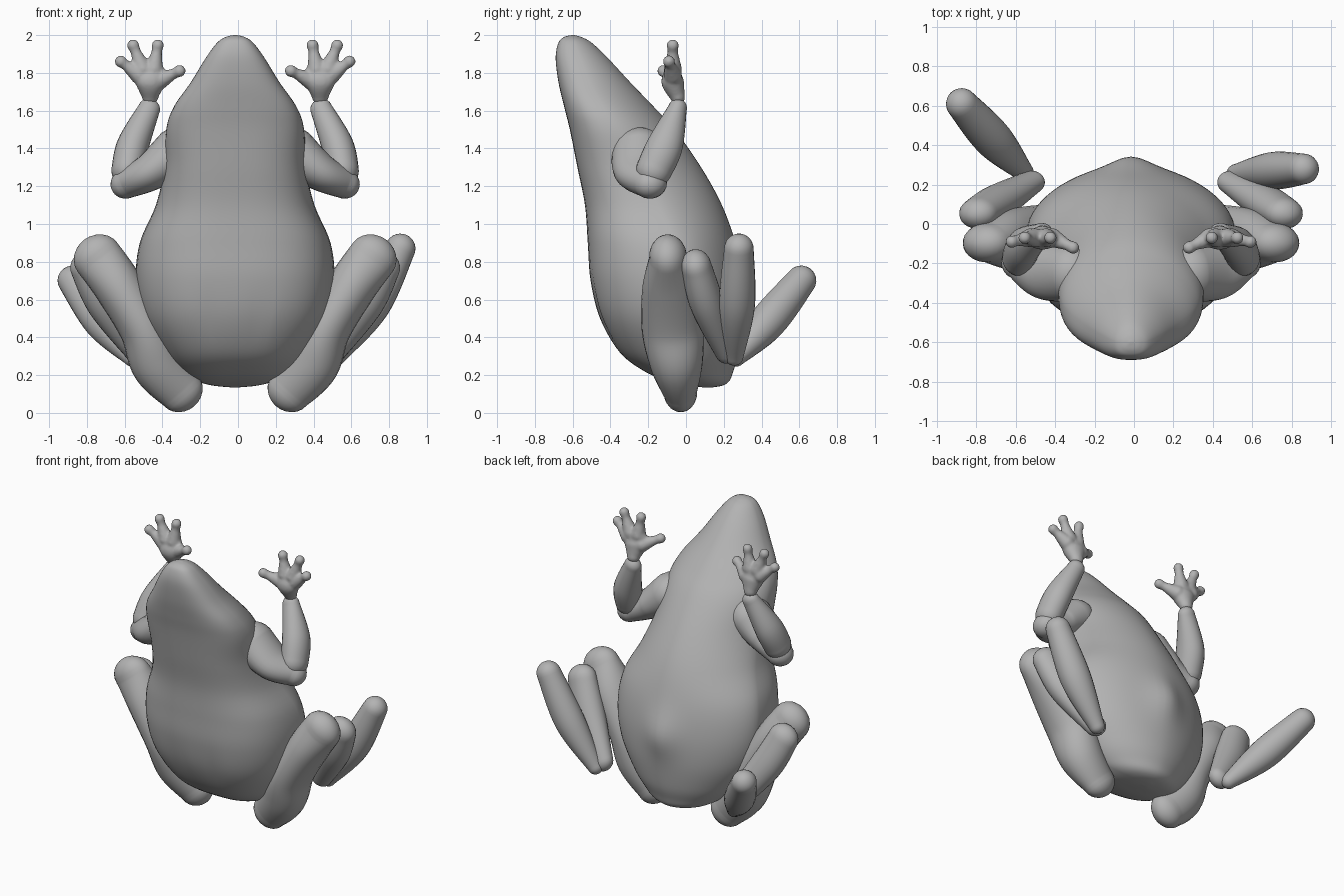
import bpy, bmesh, math
from mathutils import Vector

if "Cube" in bpy.data.objects:
    bpy.data.objects.remove(bpy.data.objects["Cube"], do_unlink=True)

skin = bpy.data.materials.new("grey skin")
skin.use_nodes = True
GREY = (0.45, 0.45, 0.45, 1)
skin.diffuse_color = GREY
skin.node_tree.nodes["Principled BSDF"].inputs["Base Color"].default_value = GREY
CENTRE = -0.015


def spline(rows, steps):
    """Sample a smooth curve through rows of numbers."""
    ext = [rows[0]] + rows + [rows[-1]]
    out = []
    for i in range(len(rows) - 1):
        a, b, c, d = ext[i:i + 4]
        for k in range(steps):
            t = k / steps
            out.append([q + t * ((r - p) + t * ((2*p - 5*q + 4*r - s) + t * (3*q - p - 3*r + s))) / 2
                        for p, q, r, s in zip(a, b, c, d)])
    return out + [list(rows[-1])]


def loft(bm, rings):
    """Skin a list of rings and close both ends."""
    vs = [[bm.verts.new(p) for p in ring] for ring in rings]
    n = len(vs[0])
    for lo, hi in zip(vs, vs[1:]):
        for i in range(n):
            bm.faces.new((lo[i], lo[(i + 1) % n], hi[(i + 1) % n], hi[i]))
    bm.faces.new(vs[0][::-1])
    bm.faces.new(vs[-1])


def finish(name, bm):
    bmesh.ops.recalc_face_normals(bm, faces=bm.faces)
    mesh = bpy.data.meshes.new(name)
    bm.to_mesh(mesh)
    bm.free()
    mesh.materials.append(skin)
    mesh.shade_smooth()
    ob = bpy.data.objects.new(name, mesh)
    bpy.context.scene.collection.objects.link(ob)
    return ob


def tube(bm, rows, side, wide=(0, 1, 0), sides=24):
    """Rounded limb; each row is x, y, z, radius along wide, radius across."""
    pts = spline([(side * r[0] + CENTRE,) + tuple(r[1:]) for r in rows], 8)
    pos = [Vector(p[:3]) for p in pts]
    stations = []
    for i, p in enumerate(pts):
        t = (pos[min(i + 1, len(pos) - 1)] - pos[max(i - 1, 0)]).normalized()
        stations.append((pos[i], t, p[3], p[4]))

    def cap(st, sign):
        c, t, a, b = st
        angles = [math.radians(d) for d in (15, 30, 45, 60, 75, 86)]
        return [(c + t * sign * (a + b) / 2 * math.sin(g), t, a * math.cos(g), b * math.cos(g))
                for g in angles]
    stations = cap(stations[0], -1)[::-1] + stations + cap(stations[-1], 1)
    rings = []
    for c, t, a, b in stations:
        w = Vector(wide)
        u = (w - t * w.dot(t)).normalized()
        v = t.cross(u)
        rings.append([c + u * a * math.cos(g) + v * b * math.sin(g)
                      for g in (2 * math.pi * i / sides for i in range(sides))])
    loft(bm, rings)


def limb(name, rows, side, wide=(0, 1, 0)):
    bm = bmesh.new()
    tube(bm, rows, side, wide)
    return finish(name, bm)


# Body: height, half width, front y, widest y, back y
BODY = [
    (0.135, 0.02, 0.09, 0.12, 0.14), (0.145, 0.12, 0.02, 0.11, 0.195),
    (0.17, 0.21, -0.10, 0.08, 0.23), (0.22, 0.29, -0.22, 0.04, 0.25),
    (0.32, 0.38, -0.35, 0.02, 0.28), (0.50, 0.485, -0.455, 0.0, 0.30),
    (0.70, 0.525, -0.505, -0.02, 0.295), (0.90, 0.505, -0.52, -0.06, 0.26),
    (1.10, 0.42, -0.535, -0.15, 0.19), (1.30, 0.375, -0.575, -0.27, 0.08),
    (1.50, 0.365, -0.615, -0.37, -0.06), (1.62, 0.325, -0.645, -0.44, -0.17),
    (1.75, 0.235, -0.675, -0.51, -0.295), (1.88, 0.155, -0.69, -0.56, -0.415),
    (1.96, 0.095, -0.675, -0.59, -0.50), (1.99, 0.05, -0.645, -0.60, -0.555),
    (2.0, 0.008, -0.605, -0.60, -0.595),
]


def power(v, e):
    return math.copysign(abs(v) ** e, v)


bm = bmesh.new()
rings = []
for z, w, front, mid, back in spline(BODY, 6):
    ring = []
    for i in range(64):
        g = 2 * math.pi * i / 64
        c, s = math.cos(g), math.sin(g)
        if s < 0:
            x, y = w * power(c, 0.75), mid + (mid - front) * power(s, 0.75)
            # twin belly creases
            y += 0.012 * math.exp(-((abs(x) - 0.13) / 0.03) ** 2 - ((z - 0.55) / 0.15) ** 2)
        else:
            x, y = w * power(c, 1.08), mid + (back - mid) * power(s, 1.15)
            # hump on the lower back
            y += 0.045 * math.exp(-(x / 0.12) ** 2 - ((z - 0.68) / 0.15) ** 2)
        ring.append((x + CENTRE, y, z))
    rings.append(ring)
loft(bm, rings)
finish("body", bm)

# Limbs, built once and mirrored
THIGH = [(0.285, -0.03, 0.115, 0.09, 0.12), (0.405, -0.05, 0.26, 0.14, 0.145),
         (0.485, -0.07, 0.45, 0.165, 0.13), (0.625, -0.08, 0.68, 0.15, 0.13),
         (0.73, -0.095, 0.825, 0.10, 0.13)]
SHIN = [(0.775, 0.055, 0.775, 0.08, 0.10), (0.68, 0.11, 0.58, 0.09, 0.105),
        (0.51, 0.21, 0.33, 0.06, 0.075)]
UPPER_ARM = [(0.31, -0.25, 1.38, 0.145, 0.13), (0.45, -0.24, 1.275, 0.14, 0.10),
             (0.575, -0.19, 1.215, 0.09, 0.08)]
FOREARM = [(0.57, -0.17, 1.285, 0.095, 0.085), (0.54, -0.11, 1.42, 0.095, 0.085),
           (0.455, -0.045, 1.61, 0.05, 0.058)]
PALM = [(0.45, -0.045, 1.675, 0.04, 0.045), (0.45, -0.07, 1.75, 0.06, 0.08),
        (0.455, -0.07, 1.80, 0.045, 0.085)]
# Finger root x, z then tip x, y, z
FINGERS = [(0.51, 1.79, 0.605, -0.09, 1.86), (0.49, 1.82, 0.54, -0.07, 1.945),
           (0.43, 1.82, 0.41, -0.07, 1.945), (0.40, 1.76, 0.295, -0.12, 1.81)]
FEET = {
    "right": [(0.545, 0.265, 0.295, 0.05, 0.05), (0.70, 0.43, 0.48, 0.098, 0.098),
              (0.86, 0.61, 0.70, 0.08, 0.08)],
    "left": [(0.535, 0.255, 0.30, 0.05, 0.05), (0.72, 0.27, 0.57, 0.095, 0.10),
             (0.875, 0.28, 0.87, 0.078, 0.08)],
}

for label, side in (("left", 1), ("right", -1)):
    limb(label + "_thigh", THIGH, side)
    limb(label + "_shin", SHIN, side)
    limb(label + "_foot", FEET[label], side, (0, 1, -0.5))
    limb(label + "_upper_arm", UPPER_ARM, side)
    limb(label + "_forearm", FOREARM, side)

    # Hand: palm and bulb-tipped fingers fused into one soft surface
    bm = bmesh.new()
    tube(bm, PALM, side)
    for rx, rz, tx, ty, tz in FINGERS:
        root, tip = Vector((rx, -0.07, rz)), Vector((tx, ty, tz))
        rows = [tuple(root.lerp(tip, f)) + (r, r)
                for f, r in ((0, 0.05), (0.45, 0.036), (0.75, 0.028), (1, 0.033))]
        tube(bm, rows, side, (0, 1, 0.2), 14)
    hand = finish(label + "_hand", bm)
    fuse = hand.modifiers.new("fuse", "REMESH")
    fuse.mode = "VOXEL"
    fuse.voxel_size = 0.009
    fuse.use_smooth_shade = True
    soften = hand.modifiers.new("soften", "SMOOTH")
    soften.factor = 0.5
    soften.iterations = 5
